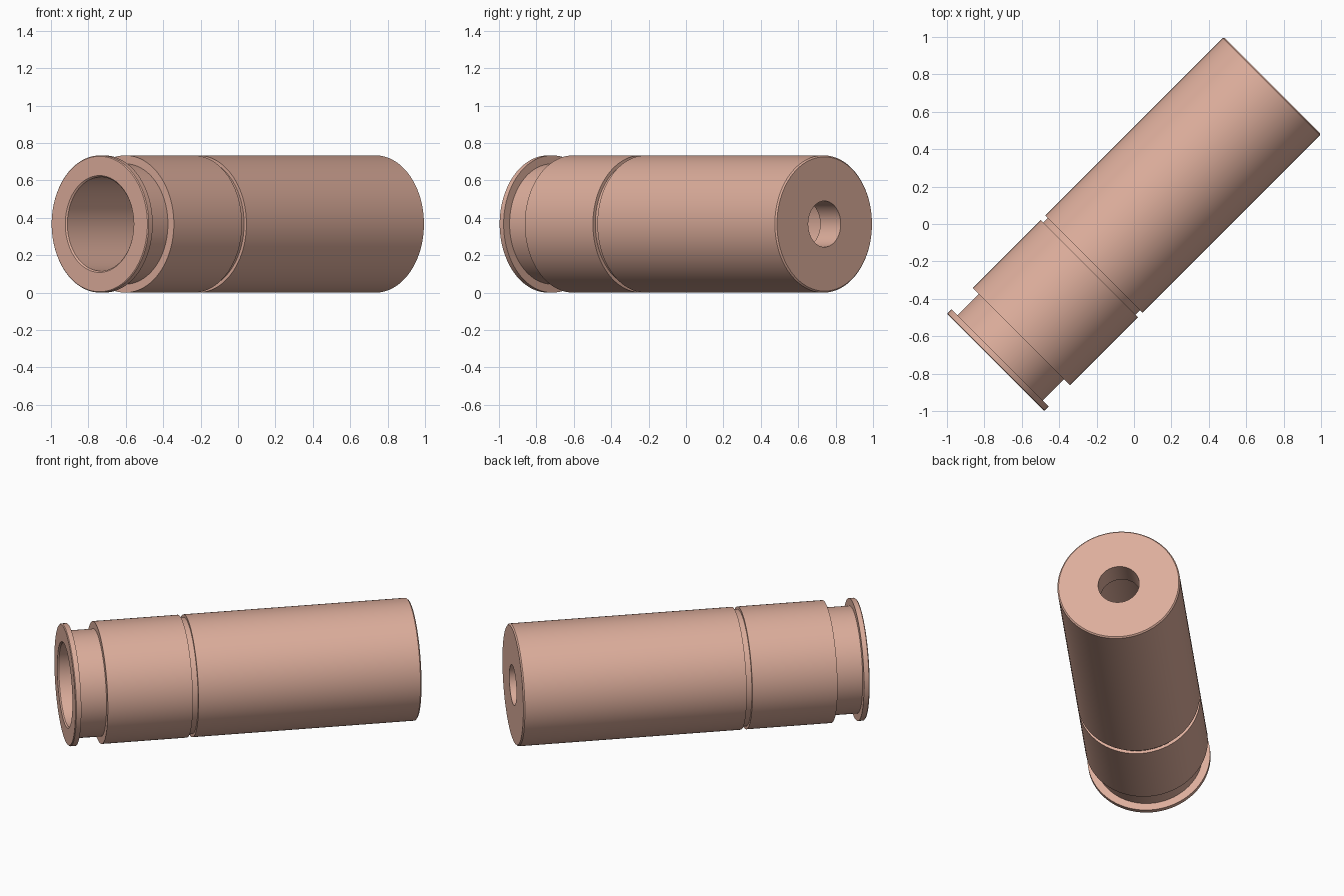
import bpy, bmesh, math
from mathutils import Matrix

if "Cube" in bpy.data.objects:
    bpy.data.objects.remove(bpy.data.objects["Cube"])

SEGMENTS = 96
R = 0.367
END = 1.047

# Closed half-section (distance along axis, radius): outside, then back through the bore
profile = [
    (-END, R - 0.005), (-END + 0.005, R), (-1.012, R),     # rim flange
    (-1.012, 0.322), (-0.852, 0.322),                      # recessed neck
    (-0.852, R), (-0.337, R),                              # collar
    (-0.337, 0.349), (-0.303, 0.349),                      # narrow groove
    (-0.303, R), (END - 0.008, R), (END, R - 0.008),       # main body
    (END, 0.123), (END - 0.155, 0.123),                    # small end hole
    (END - 0.155, 0.251), (-END + 0.008, 0.251), (-END, 0.259),  # wide bore
]


def lathe(name, points, matrix):
    """Revolve a closed half-section around the x axis."""
    bm = bmesh.new()
    rings = []
    for i in range(SEGMENTS):
        a = 2 * math.pi * i / SEGMENTS
        rings.append([bm.verts.new((t, r * math.cos(a), r * math.sin(a))) for t, r in points])
    n = len(points)
    for i in range(SEGMENTS):
        a, b = rings[i], rings[(i + 1) % SEGMENTS]
        for j in range(n):
            k = (j + 1) % n
            bm.faces.new((a[j], a[k], b[k], b[j]))
    bmesh.ops.recalc_face_normals(bm, faces=bm.faces)
    bmesh.ops.transform(bm, matrix=matrix, verts=bm.verts)
    mesh = bpy.data.meshes.new(name)
    bm.to_mesh(mesh)
    bm.free()
    obj = bpy.data.objects.new(name, mesh)
    bpy.context.collection.objects.link(obj)
    return obj


# Tube lies on the ground, turned 45 degrees
placement = Matrix.Translation((0, 0, R)) @ Matrix.Rotation(math.radians(45), 4, 'Z')
tube = lathe("grooved_tube", profile, placement)

material = bpy.data.materials.new("copper_pink")
material.diffuse_color = (0.72, 0.42, 0.33, 1)
material.use_nodes = True
material.node_tree.nodes["Principled BSDF"].inputs["Base Color"].default_value = material.diffuse_color
tube.data.materials.append(material)

bpy.context.view_layer.objects.active = tube
tube.select_set(True)
bpy.ops.object.shade_smooth_by_angle(angle=math.radians(30))
